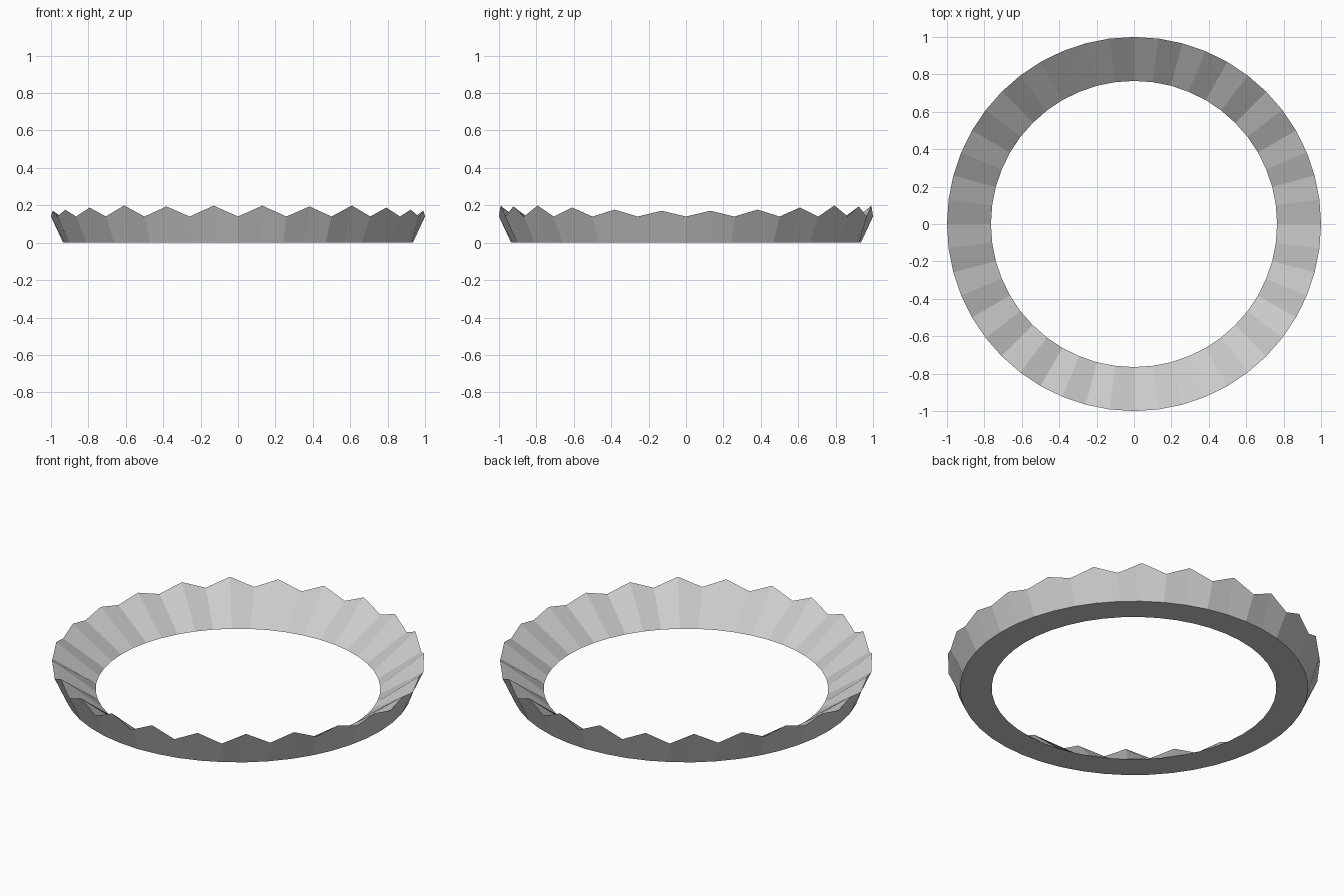
import bpy, bmesh
from math import sin, cos, tau

if "Cube" in bpy.data.objects:
    bpy.data.objects.remove(bpy.data.objects["Cube"])

SEGMENTS = 48
VALLEY = 0.14
# tooth heights from the y axis round to the x axis (one quadrant, mirrored)
PEAKS = [0.198, 0.194, 0.199, 0.188, 0.177, 0.171]


def rim_height(i):
    if i % 2 == 0:
        return VALLEY
    k = i % 24
    k = min(k, 24 - k)          # fold to one quadrant
    return PEAKS[(k - 1) // 2]


def ring(bm, radius, height):
    verts = []
    for i in range(SEGMENTS):
        a = tau * i / SEGMENTS
        verts.append(bm.verts.new((radius * sin(a), radius * cos(a), height(i))))
    return verts


# flared ring with a triangular section and a zigzag upper edge
bm = bmesh.new()
loops = [ring(bm, 0.765, lambda i: 0),
         ring(bm, 0.935, lambda i: 0),
         ring(bm, 1.0, rim_height)]
for n in range(3):
    a, b = loops[n], loops[(n + 1) % 3]
    for i in range(SEGMENTS):
        j = (i + 1) % SEGMENTS
        bm.faces.new((a[i], a[j], b[j], b[i]))
bmesh.ops.recalc_face_normals(bm, faces=bm.faces[:])

mesh = bpy.data.meshes.new("zigzag_ring")
bm.to_mesh(mesh)
bm.free()
bpy.context.collection.objects.link(bpy.data.objects.new("zigzag_ring", mesh))
